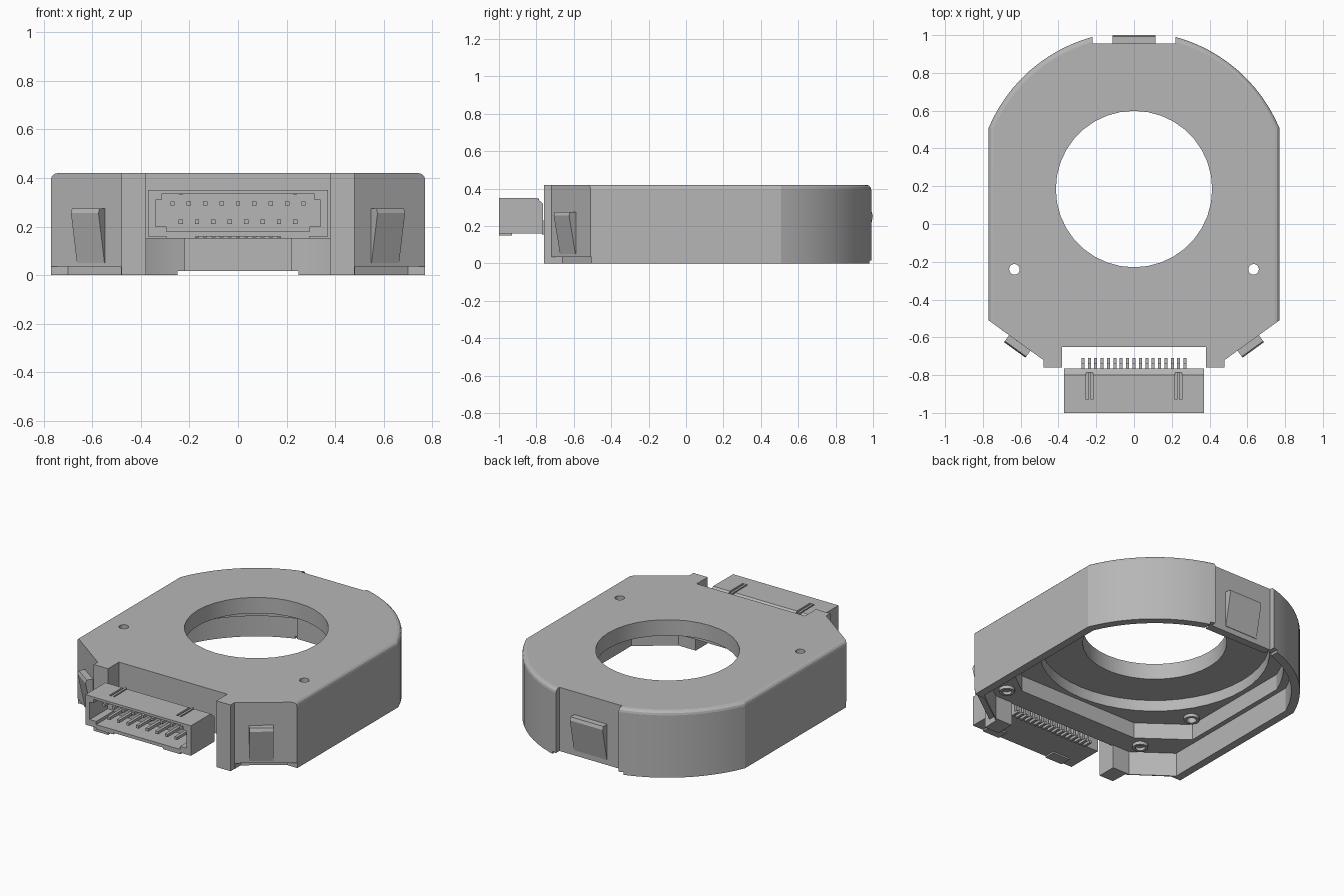
import bpy, bmesh, math
from mathutils import Vector

cube = bpy.data.objects.get("Cube")
if cube:
    bpy.data.objects.remove(cube, do_unlink=True)

grey = bpy.data.materials.new("plain grey")
grey.use_nodes = True
grey.diffuse_color = (0.47, 0.47, 0.47, 1)
grey.node_tree.nodes["Principled BSDF"].inputs["Base Color"].default_value = (0.47, 0.47, 0.47, 1)

CENTRE_Y = 0.185
TOP = 0.42


def prism(name, points, low, high, place=lambda u, v, w: (u, v, w), edit=None):
    """Closed solid from a 2D outline, swept from low to high."""
    bm = bmesh.new()
    rings = [[bm.verts.new(place(u, v, w)) for u, v in points] for w in (low, high)]
    bm.faces.new(rings[0][::-1])
    bm.faces.new(rings[1])
    n = len(points)
    for i in range(n):
        j = (i + 1) % n
        bm.faces.new((rings[0][i], rings[0][j], rings[1][j], rings[1][i]))
    bmesh.ops.recalc_face_normals(bm, faces=bm.faces)
    if edit:
        edit(bm)
    mesh = bpy.data.meshes.new(name)
    bm.to_mesh(mesh)
    bm.free()
    mesh.materials.append(grey)
    obj = bpy.data.objects.new(name, mesh)
    bpy.context.collection.objects.link(obj)
    return obj


def box(name, x, y, z):
    return prism(name, [(x[0], y[0]), (x[1], y[0]), (x[1], y[1]), (x[0], y[1])], *z)


def circle(x, y, r, n=36):
    return [(x + r * math.cos(2 * math.pi * i / n), y + r * math.sin(2 * math.pi * i / n))
            for i in range(n)]


def mirrored(half):
    """Closes a right-hand outline with its mirror image."""
    return half + [(-x, y) for x, y in reversed(half)]


def arc(r, x_side, x_end, n=12):
    a, b = math.acos(x_side / r), math.acos(x_end / r)
    return [(r * math.cos(a + (b - a) * i / n), CENTRE_Y + r * math.sin(a + (b - a) * i / n))
            for i in range(n + 1)]


def carve(obj, cutters):
    for c in cutters:
        m = obj.modifiers.new("cut", 'BOOLEAN')
        m.operation = 'DIFFERENCE'
        m.solver = 'EXACT'
        m.object = c
    bpy.context.view_layer.update()
    graph = bpy.context.evaluated_depsgraph_get()
    mesh = bpy.data.meshes.new_from_object(obj.evaluated_get(graph))
    obj.modifiers.clear()
    obj.data = mesh
    for c in cutters:
        bpy.data.objects.remove(c, do_unlink=True)


def smooth(obj):
    bpy.ops.object.select_all(action='DESELECT')
    obj.select_set(True)
    bpy.context.view_layer.objects.active = obj
    bpy.ops.object.shade_smooth_by_angle(angle=math.radians(12))


# Housing: rounded back, straight sides, clipped front corners and two legs
outline = mirrored([(0.38, -0.65), (0.38, -0.76), (0.48, -0.76), (0.48, -0.72), (0.77, -0.51)]
                   + arc(0.835, 0.77, 0.22) + [(0.22, 0.955)])


def round_top(bm):
    chosen = []
    for e in bm.edges:
        a, b = (v.co for v in e.verts)
        wall_step = abs(a.x - b.x) < 1e-4 and min(a.y, b.y) > 0.9
        if min(a.z, b.z) > TOP - 0.01 and min(a.y, b.y) > -0.52 \
                and a.x * b.x > 0.04 and not wall_step:
            chosen.append(e)
    bmesh.ops.bevel(bm, geom=chosen, offset=0.025, segments=3, profile=0.5, affect='EDGES')


housing = prism("housing", outline, 0, TOP, edit=round_top)

# Stepped underside: open skirt, inner pocket, round pocket and through holes
skirt = mirrored([(0.38, -0.9), (0.38, -0.64), (0.5, -0.64), (0.72, -0.48)]
                 + arc(0.785, 0.72, 0.22) + [(0.22, 0.905)])
pocket = mirrored([(0.42, -0.5), (0.69, -0.3)] + arc(0.74, 0.69, 0.2))
cutters = [
    prism("skirt_cutter", skirt, -0.5, 0.15),
    prism("pocket_cutter", pocket, -0.5, 0.25),
    prism("round_cutter", circle(0, CENTRE_Y, 0.66, 48), -0.5, 0.32),
    prism("bore_cutter", circle(0, CENTRE_Y, 0.414), -0.5, 1),
    box("back_notch_cutter", (-0.25, 0.25), (0.8, 1.2), (-0.5, 0.016)),
]
for s in (1, -1):
    cutters.append(prism("screw_cutter", circle(s * 0.633, -0.24, 0.028, 20), -0.5, 1))
    corner = [(0.9, -0.505), (0.7, -0.505), (0.482, -0.66), (0.482, -0.9), (0.9, -0.9)]
    cutters.append(prism("corner_cutter", [(s * x, y) for x, y in corner], -0.5, 0.035))
carve(housing, cutters)
smooth(housing)

# Ring bosses under the housing
for side, s in (("left", 1), ("right", -1)):
    for label, x, y, z in (("front", 0.5, -0.54, 0.13), ("side", 0.633, -0.24, 0.23)):
        boss = prism(f"{side}_{label}_boss", circle(s * x, y, 0.045, 20), z, z + 0.025)
        carve(boss, [prism("boss_cutter", circle(s * x, y, 0.028, 20), z - 0.1,
                           z + (0.1 if label == "side" else 0.018))])


# Snap wedges on the back and on both clipped corners
def wedge(name, base, normal, width):
    base, normal = Vector(base), Vector(normal).normalized()
    along = Vector((-normal.y, normal.x))
    profile = [(-0.02, 0.05), (0.003, 0.05), (0.045, 0.255), (0.038, 0.275), (-0.02, 0.275)]

    def place(out, z, t):
        p = base + normal * out + along * t
        return (p.x, p.y, z)
    prism(name, profile, -width / 2, width / 2, place)


wedge("back_clip", (0, 0.955), (0, 1), 0.23)
wedge("left_clip", (0.605, -0.63), (0.586, -0.81), 0.14)
wedge("right_clip", (-0.605, -0.63), (-0.586, -0.81), 0.14)

# Connector shell with a keyed socket and top slots
profile = [(-1, 0.16), (-0.765, 0.16), (-0.765, 0.32), (-0.8, 0.35), (-1, 0.35)]
connector = prism("connector_shell", profile, -0.37, 0.37, lambda u, v, w: (w, u, v))
socket = mirrored([(0.295, 0.18), (0.295, 0.2), (0.34, 0.2), (0.34, 0.31),
                   (0.315, 0.31), (0.315, 0.335)])
cutters = [prism("socket_cutter", socket, -1.1, -0.82, lambda u, v, w: (u, w, v))]
for s in (1, -1):
    cutters.append(box("slot_cutter", (s * 0.235 - 0.018, s * 0.235 + 0.018),
                       (-0.93, -0.785), (0.338, 0.5)))
carve(connector, cutters)

for side, s in (("left", 1), ("right", -1)):
    x = s * 0.235
    box(f"{side}_slot_spring", (x - 0.007, x + 0.007), (-0.93, -0.785), (0.33, 0.348))
    box(f"{side}_connector_foot", (x - 0.06, x + 0.06), (-1, -0.93), (0.15, 0.17))

# Contact pins in two rows and the solder leads behind
for row, count, z in (("upper", 9, 0.295), ("lower", 8, 0.22)):
    for i in range(count):
        x = (i - (count - 1) / 2) * 0.0675
        box(f"{row}_pin_{i + 1}", (x - 0.009, x + 0.009), (-0.96, -0.81), (z - 0.009, z + 0.009))
for i in range(17):
    x = (i - 8) * 0.0338
    box(f"lead_{i + 1}", (x - 0.008, x + 0.008), (-0.77, -0.71), (0.155, 0.17))
    box(f"lead_riser_{i + 1}", (x - 0.008, x + 0.008), (-0.77, -0.735), (0.165, 0.23))
